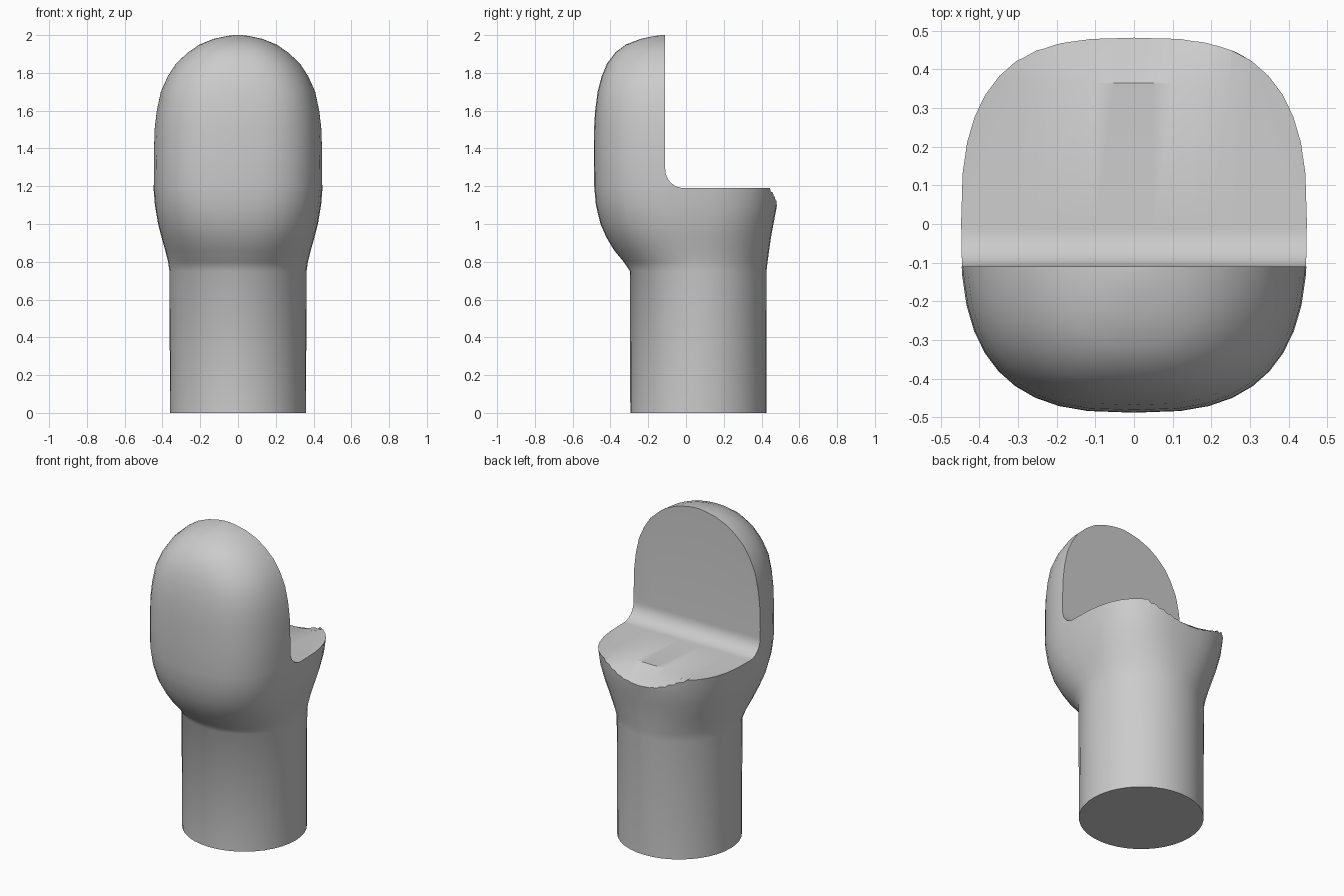
import bpy, bmesh, math

if "Cube" in bpy.data.objects:
    bpy.data.objects.remove(bpy.data.objects["Cube"])

SEG = 40


def loft(name, rings):
    """Skin equal-length rings of points and cap both ends."""
    bm = bmesh.new()
    loops = [[bm.verts.new(p) for p in ring] for ring in rings]
    n = len(loops[0])
    for a, b in zip(loops, loops[1:]):
        for i in range(n):
            j = (i + 1) % n
            bm.faces.new((a[i], a[j], b[j], b[i]))
    bm.faces.new(loops[0][::-1])
    bm.faces.new(loops[-1])
    bmesh.ops.recalc_face_normals(bm, faces=bm.faces)
    mesh = bpy.data.meshes.new(name)
    bm.to_mesh(mesh)
    bm.free()
    obj = bpy.data.objects.new(name, mesh)
    bpy.context.collection.objects.link(obj)
    return obj


def oval(z, half_x, front, back, power):
    """Superellipse ring at height z."""
    cy, half_y = (front + back) / 2, (back - front) / 2
    ring = []
    for i in range(SEG):
        a = 2 * math.pi * i / SEG
        c, s = math.cos(a), math.sin(a)
        ring.append((half_x * math.copysign(abs(c) ** (2 / power), c),
                     cy + half_y * math.copysign(abs(s) ** (2 / power), s), z))
    return ring


# Round stem flaring into a rounded head: z, half width, front y, back y, power
sections = [
    (0, .36, -.295, .425, 2), (.75, .363, -.297, .426, 2),
    (.80, .37, -.33, .432, 2.1), (.86, .385, -.38, .44, 2.25),
    (.93, .405, -.422, .45, 2.4), (1.0, .423, -.453, .463, 2.55),
    (1.1, .44, -.477, .482, 2.7), (1.2, .448, -.486, .49, 2.8),
    (1.35, .449, -.488, .49, 2.8), (1.5, .445, -.487, .48, 2.8),
    (1.6, .433, -.481, .46, 2.8), (1.7, .411, -.468, .4, 2.75),
    (1.78, .375, -.447, .35, 2.65), (1.85, .33, -.418, .3, 2.5),
    (1.91, .265, -.372, .23, 2.4), (1.95, .205, -.318, .15, 2.3),
    (1.98, .13, -.24, .05, 2.2), (1.995, .06, -.17, -.04, 2),
    (2.0, .02, -.13, -.09, 2)]
body = loft("stem_and_head", [oval(*s) for s in sections])


def notch_profile(x):
    """Upright back, filleted corner, flat ledge, scooped rear lip."""
    dip = .094 * max(0, 1 - (x / .3) ** 2)
    r = .10
    pts = [(-.11, 2.3)]
    for i in range(9):
        a = math.pi / 2 * i / 8
        pts.append((-.11 + r * (1 - math.cos(a)), 1.19 + r * (1 - math.sin(a))))
    pts += [(.365, 1.19), (.605, 1.19 - 2 * dip), (.605, 2.3)]
    return [(x, y, z) for y, z in pts]


# Notch that removes the back of the head
xs = [-.7] + [-.3 + .05 * i for i in range(13)] + [.7]
cutter = loft("notch_cutter", [notch_profile(x) for x in xs])
cutter.hide_render = True
cutter.hide_set(True)

mod = body.modifiers.new("notch", 'BOOLEAN')
mod.operation = 'DIFFERENCE'
mod.solver = 'EXACT'
mod.object = cutter
bpy.context.view_layer.objects.active = body
body.select_set(True)
bpy.ops.object.modifier_apply(modifier="notch")
bpy.data.objects.remove(cutter)
bpy.ops.object.shade_smooth_by_angle(angle=math.radians(35))
